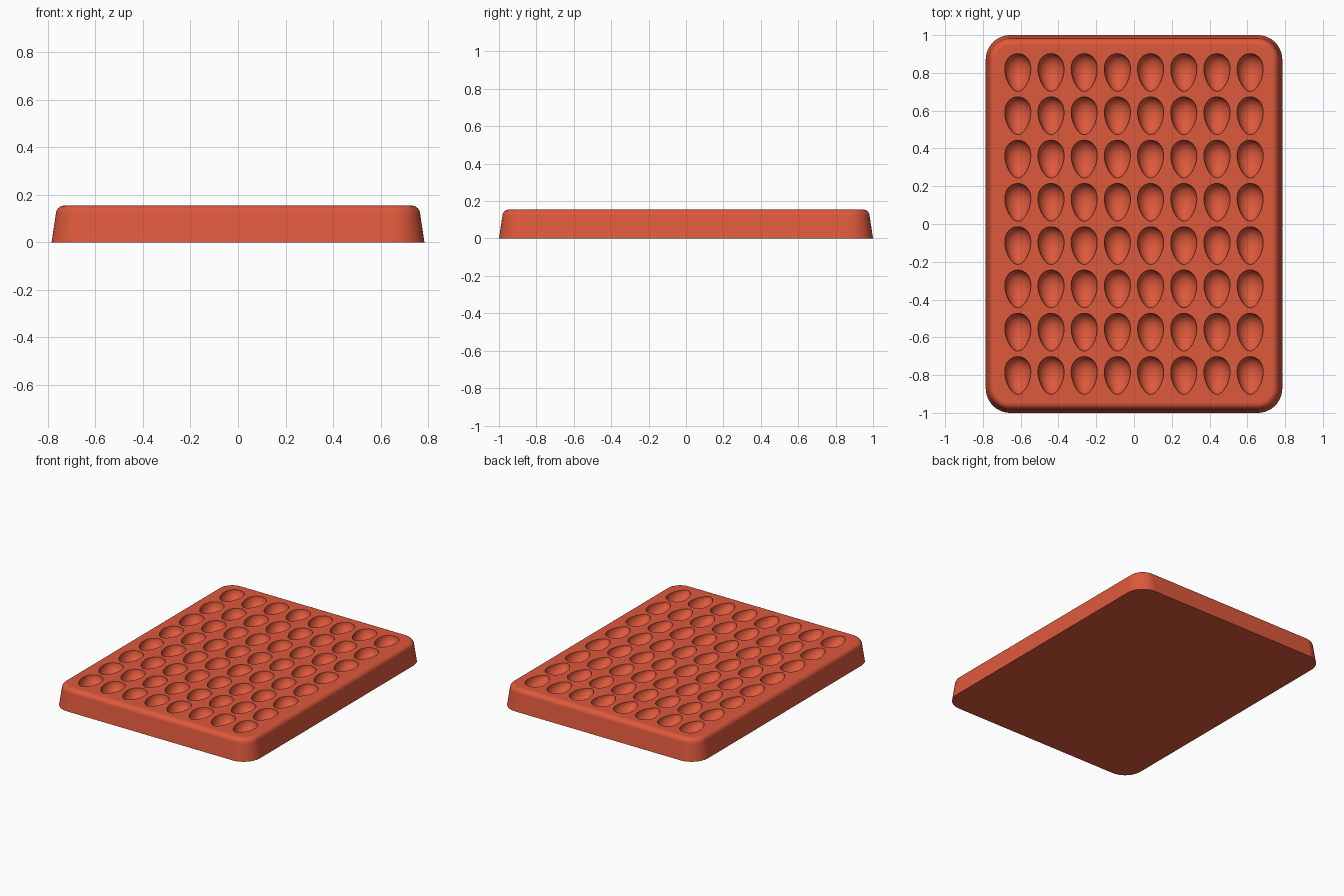
import bpy, bmesh, math
from mathutils import Vector

cube = bpy.data.objects.get("Cube")
if cube:
    bpy.data.objects.remove(cube, do_unlink=True)

HALF_X, HALF_Y, TOP = 0.785, 1.0, 0.155
CORNER, CORNER_STEPS = 0.13, 12
FILLET, FILLET_STEPS, DRAFT = 0.036, 8, 0.018
COLS = ROWS = 8

terracotta = bpy.data.materials.new("terracotta_red")
terracotta.use_nodes = True
colour = (0.73, 0.1, 0.045, 1)
terracotta.diffuse_color = colour
bsdf = terracotta.node_tree.nodes["Principled BSDF"]
bsdf.inputs["Base Color"].default_value = colour
bsdf.inputs["Roughness"].default_value = 0.6


def make_object(name, bm):
    bmesh.ops.recalc_face_normals(bm, faces=bm.faces)
    mesh = bpy.data.meshes.new(name)
    bm.to_mesh(mesh)
    bm.free()
    mesh.materials.append(terracotta)
    obj = bpy.data.objects.new(name, mesh)
    bpy.context.collection.objects.link(obj)
    return obj


def rounded_ring(bm, inset, z):
    """Rounded rectangle shrunk by an inset at a height."""
    ring = []
    for k, (sx, sy) in enumerate([(1, 1), (-1, 1), (-1, -1), (1, -1)]):
        for i in range(CORNER_STEPS + 1):
            a = math.pi / 2 * (k + i / CORNER_STEPS)
            r = CORNER - inset
            ring.append(bm.verts.new((sx * (HALF_X - CORNER) + r * math.cos(a),
                                      sy * (HALF_Y - CORNER) + r * math.sin(a), z)))
    return ring


def bridge(bm, a, b):
    n = len(a)
    for i in range(n):
        j = (i + 1) % n
        bm.faces.new((a[i], a[j], b[j], b[i]))


def add_egg(bm, x, y, segments=40, rings=20):
    """Egg lying along y, blunt end towards the back."""
    loops = []
    for i in range(1, rings):
        t = math.pi * i / rings
        r = 0.068 * math.sin(t) * (1 + 0.2 * math.cos(t))
        loops.append([bm.verts.new((x + r * math.cos(a), y + 0.1 * math.cos(t),
                                    TOP + 0.001 + r * math.sin(a)))
                      for a in (math.tau * (s + 0.5) / segments for s in range(segments))])
    for a, b in zip(loops, loops[1:]):
        bridge(bm, a, b)
    for loop, side in ((loops[0], 1), (loops[-1], -1)):
        tip = bm.verts.new((x, y + side * 0.1, TOP + 0.001))
        for s in range(segments):
            bm.faces.new((loop[s], loop[(s + 1) % segments], tip))


# Tray block: drafted walls and a rounded upper edge
bm = bmesh.new()
profile = [(0, 0)]
for i in range(FILLET_STEPS + 1):
    a = math.pi / 2 * i / FILLET_STEPS
    profile.append((DRAFT + FILLET * (1 - math.cos(a)), TOP - FILLET * (1 - math.sin(a))))
loops = [rounded_ring(bm, inset, z) for inset, z in profile]
for a, b in zip(loops, loops[1:]):
    bridge(bm, a, b)
bm.faces.new(loops[0])
bm.faces.new(loops[-1])
tray = make_object("tray", bm)

# Grid of egg-shaped hollows
bm = bmesh.new()
for c in range(COLS):
    for r in range(ROWS):
        add_egg(bm, -0.615 + 1.23 * c / (COLS - 1), -0.802 + 1.604 * r / (ROWS - 1))
cutter = make_object("hollow_cutter", bm)
cutter.hide_render = True

cut = tray.modifiers.new("hollows", 'BOOLEAN')
cut.operation = 'DIFFERENCE'
cut.solver = 'EXACT'
cut.object = cutter
bpy.ops.object.select_all(action='DESELECT')
tray.select_set(True)
bpy.context.view_layer.objects.active = tray
bpy.ops.object.modifier_apply(modifier=cut.name)
bpy.data.objects.remove(cutter, do_unlink=True)

# Smooth curves, crisp rims, flat top
bpy.ops.object.shade_smooth_by_angle(angle=math.radians(35))
weighted = tray.modifiers.new("even_shading", 'WEIGHTED_NORMAL')
weighted.keep_sharp = True
